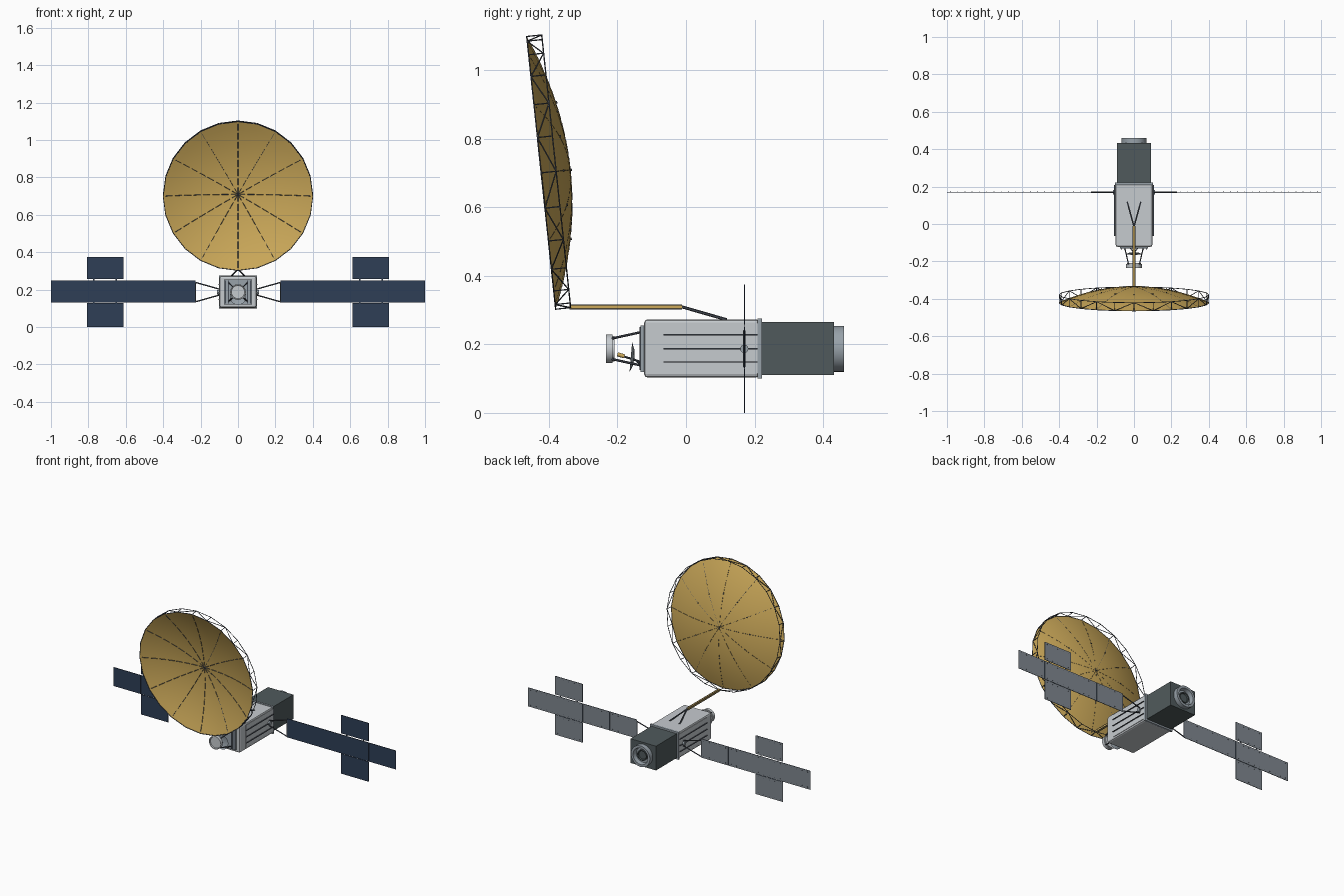
import bpy, bmesh, math
from mathutils import Vector, Matrix

if "Cube" in bpy.data.objects:
    bpy.data.objects.remove(bpy.data.objects["Cube"])


def material(name, *srgb):
    lin = [((c / 255 + 0.055) / 1.055) ** 2.4 for c in srgb] + [1.0]
    m = bpy.data.materials.new(name)
    m.use_nodes = True
    m.diffuse_color = lin
    m.node_tree.nodes["Principled BSDF"].inputs["Base Color"].default_value = lin
    return m


WHITE = material("pale hull", 198, 203, 207)
GREY = material("mid grey", 152, 162, 170)
DARK = material("dark blanket", 80, 90, 92)
STRUT = material("strut grey", 72, 78, 88)
GOLD = material("gold mesh", 205, 170, 90)
BLUE = material("solar cell blue", 46, 62, 86)
BACK = material("panel backing", 128, 136, 144)


def finish(name, bm, *mats, smooth=False):
    me = bpy.data.meshes.new(name)
    bm.to_mesh(me)
    bm.free()
    for m in mats:
        me.materials.append(m)
    ob = bpy.data.objects.new(name, me)
    bpy.context.collection.objects.link(ob)
    if smooth:
        bpy.ops.object.select_all(action='DESELECT')
        ob.select_set(True)
        bpy.context.view_layer.objects.active = ob
        bpy.ops.object.shade_smooth_by_angle(angle=math.radians(40))
    return ob


def add_box(bm, lo, hi):
    lo, hi = Vector(lo), Vector(hi)
    mat = Matrix.Translation((lo + hi) / 2) @ Matrix.Diagonal((*(hi - lo), 1))
    bmesh.ops.create_cube(bm, size=1, matrix=mat)


def boxes(name, spans, mat, bevel=0):
    bm = bmesh.new()
    for lo, hi in spans:
        add_box(bm, lo, hi)
    ob = finish(name, bm, mat)
    if bevel:
        mod = ob.modifiers.new("edge bevel", 'BEVEL')
        mod.width, mod.segments = bevel, 2
    return ob


def rods(name, pairs, radius, mat, sides=6):
    bm = bmesh.new()
    for a, b in pairs:
        a, b = Vector(a), Vector(b)
        d = b - a
        place = Matrix.Translation((a + b) / 2) @ d.to_track_quat('Z', 'Y').to_matrix().to_4x4()
        bmesh.ops.create_cone(bm, cap_ends=True, segments=sides, radius1=radius,
                              radius2=radius, depth=d.length, matrix=place)
    return finish(name, bm, mat, smooth=sides > 6)


def lathe(name, profile, centre, mat, tilt=0, steps=32):
    """Spin (radius, y) points about the y axis."""
    bm = bmesh.new()
    verts = [bm.verts.new((r, y, 0)) for r, y in profile]
    edges = [bm.edges.new(p) for p in zip(verts, verts[1:])]
    bmesh.ops.spin(bm, geom=verts + edges, axis=(0, 1, 0), cent=(0, 0, 0),
                   angle=math.tau, steps=steps, use_duplicate=False)
    bmesh.ops.remove_doubles(bm, verts=bm.verts, dist=1e-5)
    bmesh.ops.recalc_face_normals(bm, faces=bm.faces)
    bmesh.ops.transform(bm, verts=bm.verts,
                        matrix=Matrix.Translation(centre) @ Matrix.Rotation(tilt, 4, 'X'))
    return finish(name, bm, mat, smooth=True)


MID = 0.187  # height of the bus axis

# Bus: hull, collar, rear module and rear docking ring
boxes("hull", [((-0.098, -0.122, 0.103), (0.098, 0.214, 0.273))], WHITE, 0.01)
boxes("collar", [((-0.102, 0.208, 0.1), (0.102, 0.222, 0.276))], GREY, 0.002)
boxes("rear_module", [((-0.09, 0.22, 0.11), (0.09, 0.432, 0.265))], DARK)
lathe("rear_ring", [(0.067, 0.43), (0.067, 0.461), (0.052, 0.461), (0.047, 0.436), (0, 0.436)],
      (0, 0, MID), GREY)
lathe("rear_nozzle", [(0.034, 0.434), (0.034, 0.446), (0.028, 0.446), (0.026, 0.438), (0, 0.438)],
      (0, 0, MID), DARK)

# Side panels with thin dark fins
for name, s in (("left", 1), ("right", -1)):
    def sx(lo, hi, s=s):
        return (lo, hi) if s > 0 else (-hi, -lo)
    x0, x1 = sx(0.097, 0.101)
    boxes(name + "_side_panel", [((x0, -0.065, 0.115), (x1, 0.208, 0.262))], WHITE)
    x0, x1 = sx(0.1, 0.107)
    boxes(name + "_side_fins", [((x0, -0.065, z - 0.0016), (x1, 0.208, z + 0.0016))
                                for z in (0.148, MID, 0.228)], STRUT)

# Front instrument deck
boxes("front_deck", [((-0.075, -0.132, 0.12), (0.075, -0.12, 0.255))], GREY)
boxes("front_deck_rails", [((s * x - 0.003, -0.136, 0.125), (s * x + 0.003, -0.131, 0.25))
                           for s in (-1, 1) for x in (0.05, 0.066)], STRUT)
lathe("front_drum", [(0, -0.208), (0.037, -0.208), (0.037, -0.214), (0.042, -0.214), (0.042, -0.234),
                     (0.037, -0.234), (0.035, -0.228), (0, -0.228)], (0, 0, MID), WHITE)
rods("front_drum_struts", [((sx * 0.05, -0.125, MID + sz * 0.05), (sx * 0.029, -0.216, MID + sz * 0.03))
                           for sx in (-1, 1) for sz in (-1, 1)], 0.0035, STRUT)
lathe("small_dish", [(0, 0.006), (0.024, 0.003), (0.044, -0.005), (0.024, 0.001), (0, 0.003)],
      (0, -0.156, 0.162), GREY, tilt=math.radians(-5))
rods("small_dish_mount", [((0, -0.13, 0.148), (0, -0.185, 0.166)),
                          ((-0.02, -0.13, 0.14), (0, -0.153, 0.158)),
                          ((0.02, -0.13, 0.14), (0, -0.153, 0.158))], 0.003, STRUT)
rods("small_dish_feed", [((0, -0.18, 0.165), (0, -0.2, 0.171))], 0.006, GOLD, 10)

# Large reflector: frame, shell, ribs and hoop truss
TILT = math.radians(6.06)
CENTRE = Vector((0, -0.4225, 0.7))
UP = Vector((0, -math.sin(TILT), math.cos(TILT)))
AFT = Vector((0, math.cos(TILT), math.sin(TILT)))
RADIUS, DEPTH, BAYS = 0.4, 0.086, 24


def on_frame(r, k, back):
    a = math.tau * k / BAYS
    return CENTRE + Vector((r * math.sin(a), 0, 0)) + UP * (r * math.cos(a)) + AFT * back


def on_dish(r, k, lift=0):
    return on_frame(r, k, DEPTH * (1 - (r / RADIUS) ** 2) + lift)


RINGS = 12
bm = bmesh.new()
grid = [[bm.verts.new(on_dish(RADIUS * i / RINGS, k)) for k in range(BAYS)] for i in range(1, RINGS + 1)]
hub = bm.verts.new(on_dish(0, 0))
for k in range(BAYS):
    n = (k + 1) % BAYS
    bm.faces.new((hub, grid[0][k], grid[0][n]))
    for inner, outer in zip(grid, grid[1:]):
        bm.faces.new((inner[k], outer[k], outer[n], inner[n]))
finish("reflector_dish", bm, GOLD, smooth=True)

rods("reflector_ribs", [(on_dish(RADIUS * i / 8, k, -0.0008), on_dish(RADIUS * (i + 0.75) / 8, k, -0.0008))
                        for k in range(0, BAYS, 2) for i in range(8)], 0.0015, STRUT, 4)
rods("reflector_pins", [(on_dish(r, k), on_dish(r, k, 0.004))
                        for r, k in [(0.2, j) for j in range(0, BAYS, 2)] + [(0, 0)]], 0.0035, STRUT)

truss = []
for k in range(BAYS):
    f0, f1 = on_frame(RADIUS, k, 0), on_frame(RADIUS, k + 1, 0)
    b0, b1 = on_frame(RADIUS, k, 0.044), on_frame(RADIUS, k + 1, 0.044)
    truss += [(f0, f1), (b0, b1), (f0, b0), (f0, b1) if k % 2 else (b0, f1)]
rods("reflector_hoop_truss", truss, 0.002, STRUT, 5)

# Boom from the hull to the bottom of the hoop
boxes("boom", [((-0.006, -0.34, 0.303), (0.006, -0.012, 0.314))], GOLD)
rods("boom_longerons", [((sx * 0.006, -0.34, z), (sx * 0.006, -0.012, z))
                        for sx in (-1, 1) for z in (0.303, 0.314)], 0.0015, STRUT, 5)
rods("boom_legs", [((0, -0.014, 0.31), (s * 0.036, 0.118, 0.272)) for s in (-1, 1)], 0.0045, STRUT)

# Solar wings: cross-shaped panel sets on V yokes
WING_Y = 0.17
PANELS = [("inner", 0.228, 0.419, 0.13, 0.25), ("second", 0.421, 0.611, 0.13, 0.25),
          ("third", 0.613, 0.806, 0.13, 0.25), ("outer", 0.808, 1.0, 0.13, 0.25),
          ("upper", 0.613, 0.806, 0.258, 0.375), ("lower", 0.613, 0.806, 0.0, 0.128)]
for side, s in (("left", 1), ("right", -1)):
    dots = []
    for part, x0, x1, z0, z1 in PANELS:
        bm = bmesh.new()
        xa, xb = sorted((s * x0, s * x1))
        add_box(bm, (xa, WING_Y - 0.0015, z0), (xb, WING_Y + 0.0015, z1))
        bm.normal_update()
        for f in bm.faces:
            f.material_index = 1 if f.normal.y > 0.5 else 0
        finish(f"{side}_{part}_solar_panel", bm, BLUE, BACK)
        for i in range(5):
            x = xa + (xb - xa) * (i + 0.5) / 5
            for z in (z0 + 0.012, z1 - 0.012):
                dots.append(((x - 0.002, WING_Y + 0.001, z - 0.002), (x + 0.002, WING_Y + 0.0025, z + 0.002)))
    boxes(side + "_panel_fasteners", dots, STRUT)
    boxes(side + "_panel_hinges", [((s * x - 0.004, WING_Y - 0.001, z0), (s * x + 0.004, WING_Y + 0.001, z1))
                                   for x in (0.65, 0.77) for z0, z1 in ((0.248, 0.26), (0.126, 0.132))], STRUT)
    rods(side + "_wing_yoke", [((s * 0.1, WING_Y, MID + e * 0.016), (s * 0.228, WING_Y, MID + e * 0.052))
                               for e in (-1, 1)]
         + [((s * 0.228, WING_Y, 0.135), (s * 0.228, WING_Y, 0.24))], 0.0035, STRUT)
    rods(side + "_wing_drive", [((s * 0.095, WING_Y, MID), (s * 0.112, WING_Y, MID))], 0.012, GREY, 16)
